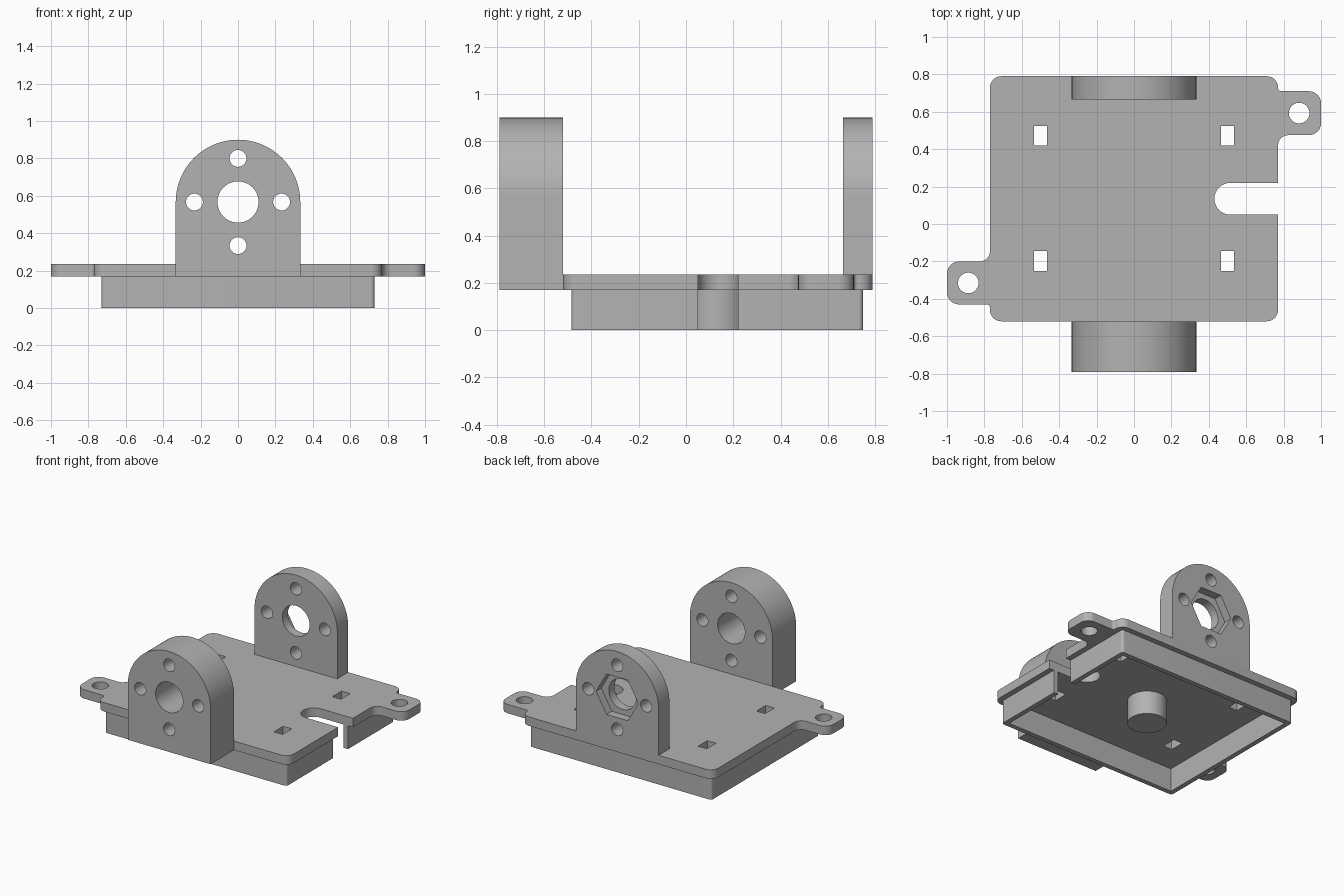
import bpy
import bmesh
import math
from mathutils import Matrix, Vector

cube = bpy.data.objects.get("Cube")
if cube:
    bpy.data.objects.remove(cube, do_unlink=True)

grey = bpy.data.materials.new("plain grey")
grey.use_nodes = True
grey.diffuse_color = (0.45, 0.45, 0.45, 1)
grey.node_tree.nodes["Principled BSDF"].inputs["Base Color"].default_value = (0.45, 0.45, 0.45, 1)

UPRIGHT = Matrix.Rotation(math.radians(90), 4, 'X')  # profile (x, y) becomes (x, z)


def rounded(corners):
    """Outline from (x, y, fillet radius) corners; works for convex and concave ones."""
    out = []
    for i, (x, y, r) in enumerate(corners):
        p = Vector((x, y))
        if r == 0:
            out.append(p)
            continue
        a = (Vector(corners[i - 1][:2]) - p).normalized()
        b = (Vector(corners[(i + 1) % len(corners)][:2]) - p).normalized()
        half = a.angle(b) / 2
        centre = p + (a + b).normalized() * (r / math.sin(half))
        start = p + a * (r / math.tan(half)) - centre
        end = p + b * (r / math.tan(half)) - centre
        steps = 24 if r > 0.2 else 8
        sweep = start.angle_signed(end)
        for k in range(steps + 1):
            out.append(centre + Matrix.Rotation(-sweep * k / steps, 2) @ start)
    return out


def rect(x0, x1, y0, y1, r=0):
    return rounded([(x0, y0, r), (x1, y0, r), (x1, y1, r), (x0, y1, r)])


def circle(x, y, r, n=48):
    return [Vector((x + r * math.cos(math.tau * k / n), y + r * math.sin(math.tau * k / n)))
            for k in range(n)]


def prism(name, outline, lo, hi, upright=False):
    """Extrude an outline from lo to hi along z, or along y when upright."""
    if upright:
        lo, hi = -hi, -lo
    bm = bmesh.new()
    face = bm.faces.new([bm.verts.new((p.x, p.y, lo)) for p in outline])
    top = bmesh.ops.extrude_face_region(bm, geom=[face])["geom"]
    bmesh.ops.translate(bm, vec=(0, 0, hi - lo),
                        verts=[v for v in top if isinstance(v, bmesh.types.BMVert)])
    bmesh.ops.remove_doubles(bm, verts=bm.verts, dist=1e-5)
    bmesh.ops.recalc_face_normals(bm, faces=bm.faces)
    if upright:
        bm.transform(UPRIGHT)
    mesh = bpy.data.meshes.new(name)
    bm.to_mesh(mesh)
    bm.free()
    mesh.materials.append(grey)
    obj = bpy.data.objects.new(name, mesh)
    bpy.context.collection.objects.link(obj)
    return obj


def cut(obj, outlines, lo, hi, upright=False):
    """Cut each outline out of the object, then discard the cutter."""
    for outline in outlines:
        cutter = prism("cutter", outline, lo, hi, upright)
        cutter.hide_render = True
        mod = obj.modifiers.new("cut", 'BOOLEAN')
        mod.operation = 'DIFFERENCE'
        mod.solver = 'EXACT'
        mod.object = cutter
        select(obj)
        bpy.ops.object.modifier_apply(modifier=mod.name)
        bpy.data.objects.remove(cutter, do_unlink=True)


def select(obj):
    bpy.ops.object.select_all(action='DESELECT')
    obj.select_set(True)
    bpy.context.view_layer.objects.active = obj


W, FRONT, BACK = 0.77, -0.52, 0.79
MID = 0.135
UNDER, TOP = 0.17, 0.235

# Base plate with a mounting ear on each side and a cable slot on the left
plate = prism("base_plate", rounded([
    (-W, FRONT, 0.06), (W, FRONT, 0.06),
    (W, 0.05, 0), (0.43, 0.05, 0.0845), (0.43, 0.22, 0.0845), (W, 0.22, 0),
    (W, 0.475, 0.055), (1, 0.475, 0.065), (1, 0.71, 0.065), (W, 0.71, 0.018),
    (W, BACK, 0.06), (-W, BACK, 0.06),
    (-W, -0.2, 0.055), (-1, -0.2, 0.065), (-1, -0.43, 0.065), (-W, -0.43, 0.018),
]), UNDER, TOP)
windows = [rect(x - 0.035, x + 0.035, y - 0.053, y + 0.053)
           for x in (-0.5, 0.5) for y in (-0.198, 0.472)]
ear_holes = [circle(0.883, 0.593, 0.055), circle(-0.886, -0.315, 0.055)]
cut(plate, windows + ear_holes, 0.1, 0.3)

# Thin skirt below the plate, open at the cable slot
skirt = prism("skirt", rect(-0.73, 0.73, -0.485, 0.75, 0.02), 0, UNDER)
cut(skirt, [rect(-0.695, 0.695, -0.45, 0.715), rect(0.6, 0.8, 0.05, 0.22)], -0.1, 0.3)

# Central post under the plate
post = prism("centre_post", circle(0, MID, 0.13), 0, UNDER)

# Upright bearing brackets, front and back
R, AXIS = 0.333, 0.567
arch = rounded([(-R, UNDER, 0), (R, UNDER, 0), (R, AXIS + R, R), (-R, AXIS + R, R)])
bolt_holes = [circle(0.233 * dx, AXIS + 0.233 * dz, 0.045, 32)
              for dx, dz in ((1, 0), (0, 1), (-1, 0), (0, -1))]
brackets = []
for name, lo, hi in (("front_bracket", -0.79, FRONT), ("back_bracket", 0.665, BACK)):
    bracket = prism(name, arch, lo, hi, upright=True)
    cut(bracket, [circle(0, AXIS, 0.11)] + bolt_holes, lo - 0.1, hi + 0.1, upright=True)
    brackets.append(bracket)

# Hexagonal nut pocket on the outer face of the back bracket
cut(brackets[1], [circle(0, AXIS, 0.17, 6)], BACK - 0.06, BACK + 0.1, upright=True)

for obj in [plate, skirt, post] + brackets:
    select(obj)
    bpy.ops.object.shade_smooth_by_angle(angle=math.radians(30))
